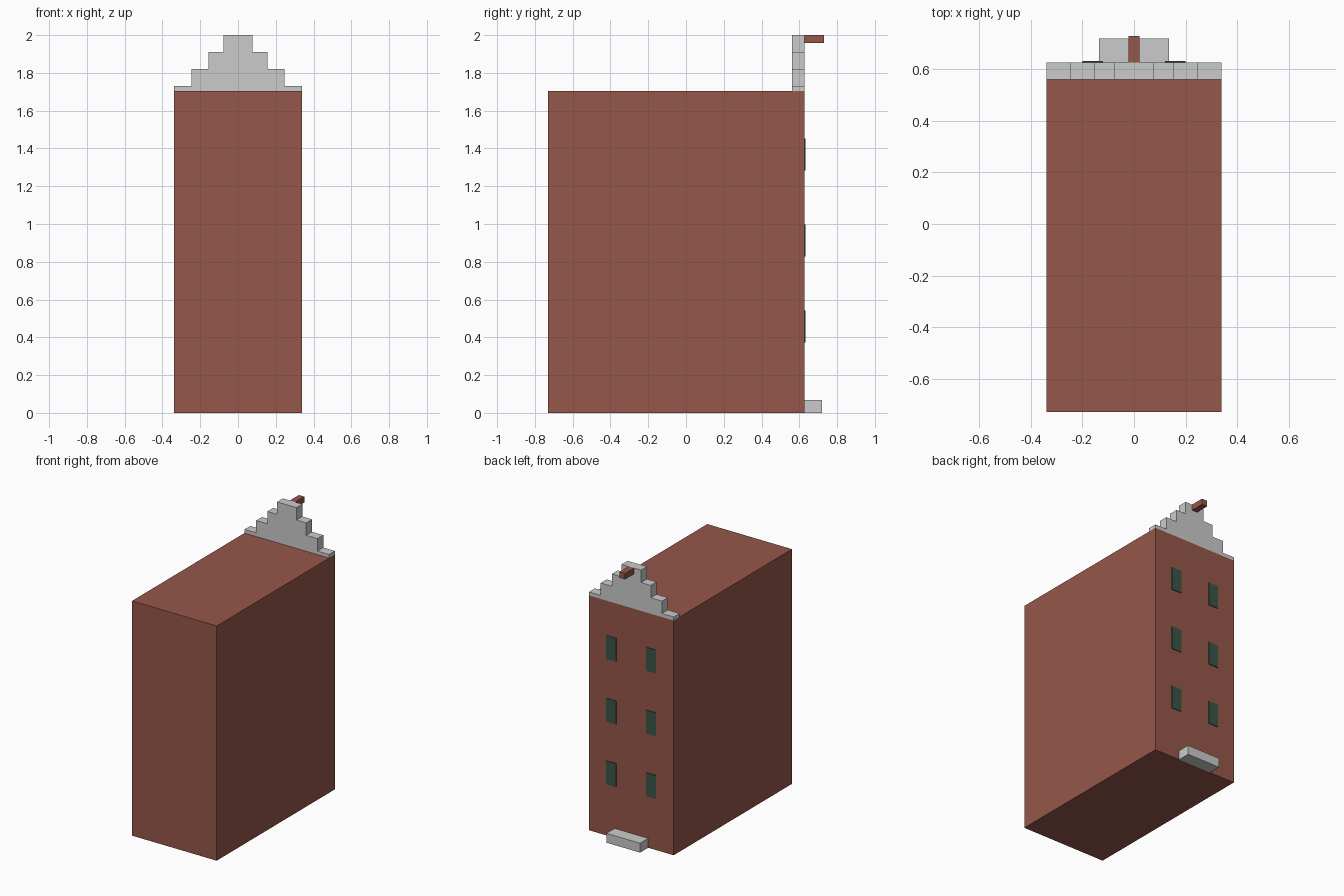
import bpy, bmesh

if "Cube" in bpy.data.objects:
    bpy.data.objects.remove(bpy.data.objects["Cube"])


def material(name, rgb):
    m = bpy.data.materials.new(name)
    m.diffuse_color = (*rgb, 1)
    m.use_nodes = True
    m.node_tree.nodes["Principled BSDF"].inputs["Base Color"].default_value = m.diffuse_color
    return m


brick = material("brick", (0.30, 0.095, 0.068))
green = material("dark_green", (0.04, 0.09, 0.065))


def prism(name, profile, y0, y1, mat=None):
    """Extrude an x-z outline from y0 to y1."""
    bm = bmesh.new()
    face = bm.faces.new([bm.verts.new((x, y0, z)) for x, z in profile])
    ext = bmesh.ops.extrude_face_region(bm, geom=[face])["geom"]
    verts = [g for g in ext if isinstance(g, bmesh.types.BMVert)]
    bmesh.ops.translate(bm, verts=verts, vec=(0, y1 - y0, 0))
    bmesh.ops.recalc_face_normals(bm, faces=bm.faces)
    me = bpy.data.meshes.new(name)
    bm.to_mesh(me)
    bm.free()
    if mat:
        me.materials.append(mat)
    ob = bpy.data.objects.new(name, me)
    bpy.context.collection.objects.link(ob)
    return ob


def box(name, x0, x1, y0, y1, z0, z1, mat=None):
    return prism(name, [(x0, z0), (x1, z0), (x1, z1), (x0, z1)], y0, y1, mat)


FACADE = 0.627

# Main house block
box("house_body", -0.34, 0.34, -0.73, FACADE, 0, 1.704, brick)

# Stepped gable, standing on the roof edge
right = [(0.34, 1.704)]
widths = [0.34, 0.246, 0.156, 0.078]
for i, w in enumerate(widths):
    top = 1.73 + 0.09 * i
    right.append((w, top))
    if i < 3:
        right.append((widths[i + 1], top))
prism("stepped_gable", right + [(-x, z) for x, z in reversed(right)], 0.56, FACADE)

# Hoisting beam at the gable peak
box("hoist_beam", -0.022, 0.022, FACADE, 0.73, 1.957, 2.0, brick)

# Entrance step
box("entrance_step", -0.135, 0.135, FACADE, 0.72, 0, 0.068)

# Window panes: three floors, two columns
for floor in range(3):
    for side in (-1, 1):
        x, z = side * 0.16, 0.373 + 0.455 * floor
        box(f"window_{floor + 1}_{'left' if side > 0 else 'right'}",
            x - 0.04, x + 0.04, FACADE - 0.006, FACADE + 0.005, z, z + 0.17, green)
